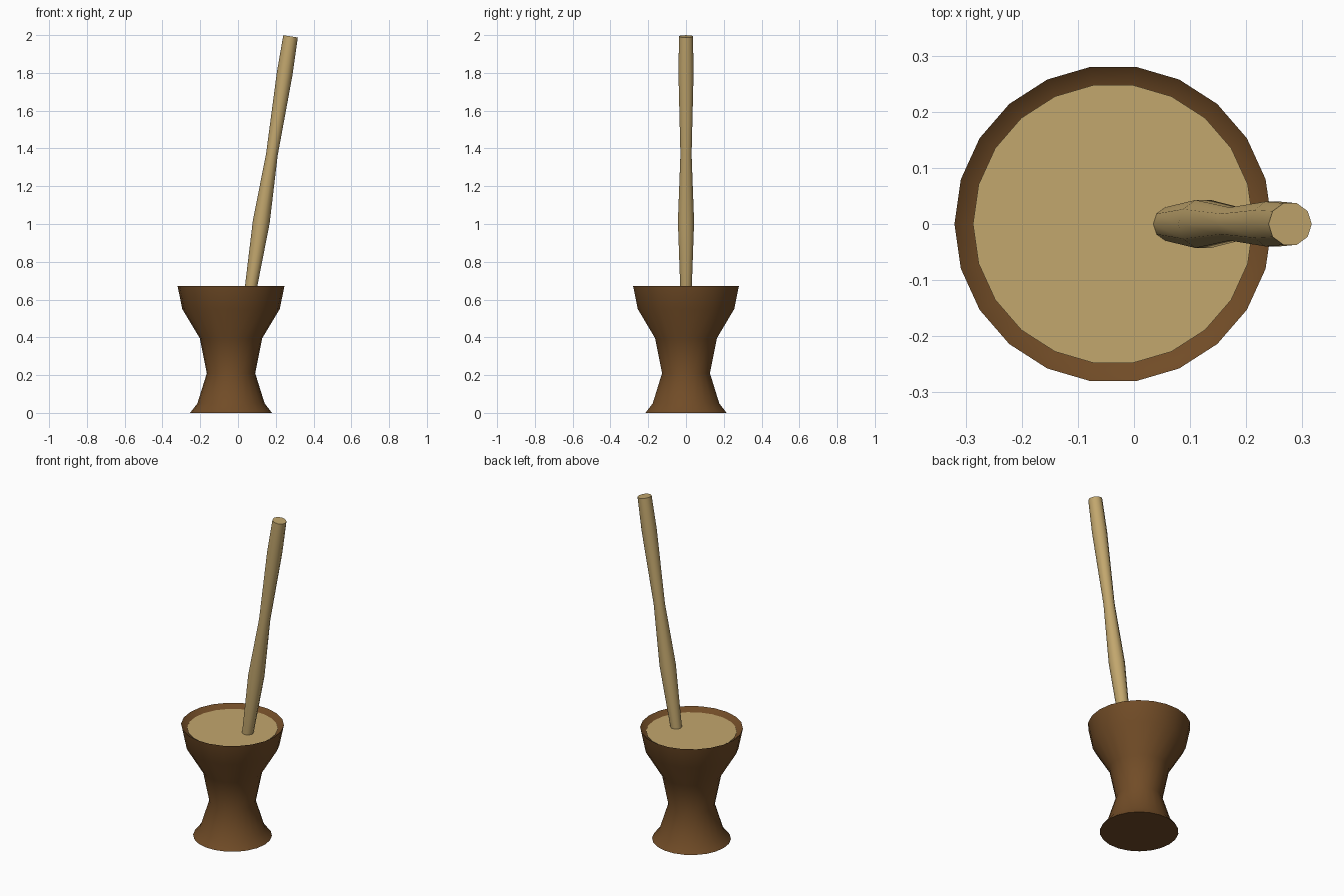
import bpy, bmesh, math
from mathutils import Matrix

if "Cube" in bpy.data.objects:
    bpy.data.objects.remove(bpy.data.objects["Cube"])


def material(name, rgb):
    m = bpy.data.materials.new(name)
    m.diffuse_color = (*rgb, 1)
    m.use_nodes = True
    m.node_tree.nodes["Principled BSDF"].inputs["Base Color"].default_value = m.diffuse_color
    return m


def lathe(name, profile, sides, mat, matrix, angle=40):
    """Closed solid of revolution from (radius, height) pairs."""
    bm = bmesh.new()
    rings = []
    for r, z in profile:
        rings.append([bm.verts.new((r * math.cos(2 * math.pi * i / sides),
                                    r * math.sin(2 * math.pi * i / sides), z))
                      for i in range(sides)])
    for a, b in zip(rings, rings[1:]):
        for i in range(sides):
            j = (i + 1) % sides
            bm.faces.new((a[i], a[j], b[j], b[i]))
    bm.faces.new(rings[0][::-1])
    bm.faces.new(rings[-1])
    bmesh.ops.recalc_face_normals(bm, faces=bm.faces)
    me = bpy.data.meshes.new(name)
    bm.to_mesh(me)
    bm.free()
    me.materials.append(mat)
    ob = bpy.data.objects.new(name, me)
    bpy.context.collection.objects.link(ob)
    ob.matrix_world = matrix
    bpy.ops.object.select_all(action='DESELECT')
    ob.select_set(True)
    bpy.context.view_layer.objects.active = ob
    bpy.ops.object.shade_smooth_by_angle(angle=math.radians(angle))
    return ob


dark = material("dark_wood", (0.165, 0.072, 0.020))
pale = material("pale_wood", (0.54, 0.385, 0.155))
centre = Matrix.Translation((-0.037, 0, 0))

# Mortar body with a shallow sloping rim
lathe("mortar", [(0.217, 0), (0.178, 0.05), (0.128, 0.21), (0.165, 0.395),
                 (0.258, 0.55), (0.283, 0.672), (0.25, 0.645)],
      22, dark, centre)

# Flour filling the bowl
lathe("flour", [(0.245, 0.635), (0.25, 0.65)], 22, pale, centre)

# Leaning pestle: profile along its own axis, tilted about its foot
tilt = math.atan(0.158)
lathe("pestle", [(0.031, -0.02), (0.045, 0.36), (0.031, 0.72),
                 (0.042, 1.155), (0.039, 1.354)],
      10, pale,
      Matrix.Translation((0.067, 0, 0.656)) @ Matrix.Rotation(tilt, 4, 'Y'))
